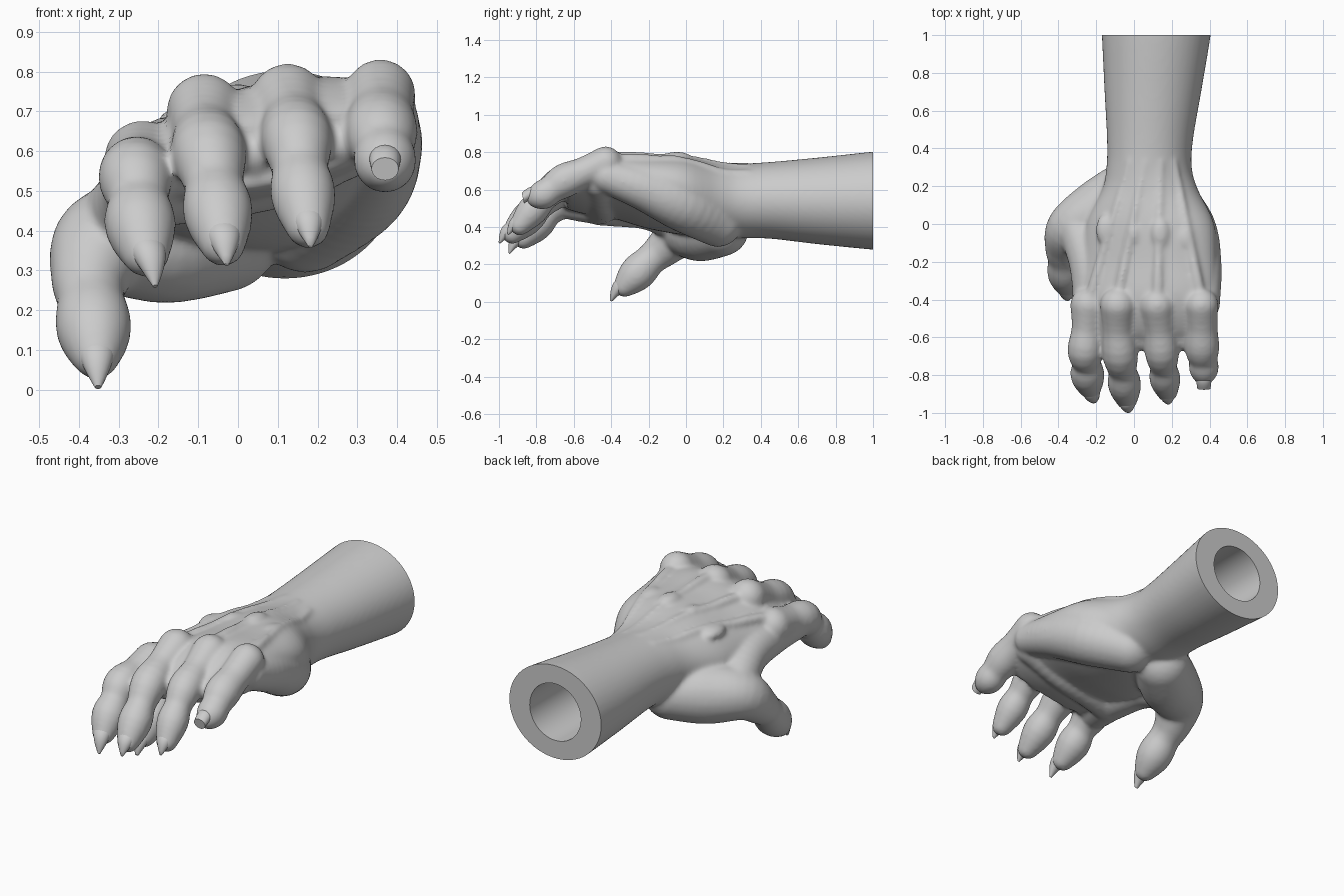
import bpy, bmesh, math
from mathutils import Vector, Matrix
from mathutils.bvhtree import BVHTree

if "Cube" in bpy.data.objects:
    bpy.data.objects.remove(bpy.data.objects["Cube"])

bm = bmesh.new()


def spline(pts, steps):
    """Smooth curve through tuples of any length."""
    p = [pts[0]] + list(pts) + [pts[-1]]
    out = []
    for i in range(1, len(p) - 2):
        for j in range(steps):
            t = j / steps
            out.append(tuple(.5 * (2 * b + (c - a) * t + (2 * a - 5 * b + 4 * c - d) * t * t
                                   + (3 * b - a - 3 * c + d) * t ** 3)
                             for a, b, c, d in zip(*p[i - 1:i + 3])))
    return out + [pts[-1]]


def loft(bm, rings):
    """Skin a list of vertex-position rings and cap both ends."""
    rows = [[bm.verts.new(p) for p in ring] for ring in rings]
    n = len(rows[0])
    for a, b in zip(rows, rows[1:]):
        for i in range(n):
            bm.faces.new((a[i], a[(i + 1) % n], b[(i + 1) % n], b[i]))
    bm.faces.new(rows[0][::-1])
    bm.faces.new(rows[-1])
    bmesh.ops.recalc_face_normals(bm, faces=bm.faces)


def chain(points, steps=6, grow=.002):
    """Run overlapping balls (x, y, z, radius) along a smooth path."""
    for x, y, z, r in spline(points, steps):
        bmesh.ops.create_icosphere(bm, subdivisions=3, radius=r + grow,
                                   matrix=Matrix.Translation((x, y, z)))


def make_object(name, bm):
    mesh = bpy.data.meshes.new(name)
    bm.to_mesh(mesh)
    bm.free()
    ob = bpy.data.objects.new(name, mesh)
    bpy.context.collection.objects.link(ob)
    return ob


def smooth(ob, angle):
    bpy.ops.object.select_all(action='DESELECT')
    ob.select_set(True)
    bpy.context.view_layer.objects.active = ob
    bpy.ops.object.shade_smooth_by_angle(angle=math.radians(angle))


# forearm and palm core: y, centre x, centre z, radius x, radius z, tilt
sections = [
    (1.10, .120, .540, .292, .266, 0), (1.00, .118, .541, .288, .262, 0),
    (0.70, .100, .540, .256, .231, 0), (0.45, .085, .543, .228, .205, 0),
    (0.30, .080, .540, .226, .200, 0), (0.18, .085, .545, .255, .200, 5),
    (0.00, .085, .565, .345, .200, 12), (-.20, .078, .585, .368, .178, 14),
    (-.40, .070, .617, .368, .150, 13), (-.55, .062, .600, .345, .112, 11),
    (-.64, .060, .575, .300, .065, 9)]
rings = []
for y, cx, cz, rx, rz, tilt in spline(sections, 5):
    t, ring = math.radians(tilt), []
    for i in range(48):
        a = math.tau * i / 48
        u, v = rx * math.cos(a), rz * math.sin(a)
        ring.append((cx + u * math.cos(t) - v * math.sin(t), y,
                     cz + u * math.sin(t) + v * math.cos(t)))
    rings.append(ring)
loft(bm, rings)
surface = BVHTree.FromBMesh(bm)


def back_z(x, y):
    return surface.ray_cast(Vector((x, y, 2)), Vector((0, 0, -1)))[0].z


# fingers from knuckle to fingertip pad
fingers = [
    [(-.240, -.43, .580, .096), (-.25, -.56, .560, .080), (-.258, -.67, .535, .093),
     (-.250, -.74, .475, .074), (-.246, -.80, .415, .089), (-.232, -.868, .342, .058)],
    [(-.085, -.43, .700, .094), (-.083, -.56, .645, .082), (-.073, -.69, .595, .093),
     (-.060, -.78, .515, .074), (-.050, -.85, .445, .087), (-.038, -.928, .367, .056)],
    [(.125, -.43, .725, .094), (.138, -.56, .675, .080), (.148, -.68, .628, .089),
     (.156, -.76, .555, .070), (.164, -.82, .490, .081), (.176, -.888, .410, .054)],
    [(.358, -.43, .742, .088), (.360, -.55, .690, .082), (.360, -.65, .648, .091),
     (.366, -.715, .605, .074), (.370, -.760, .575, .078), (.370, -.795, .560, .058)]]
for f in fingers:
    chain(f, 4)
# webs between neighbouring fingers
for f, g in zip(fingers, fingers[1:]):
    mid = [[(a + b) / 2 for a, b in zip(p, q)] for p, q in zip(f, g)]
    chain([(x, y + .02, z - .045, .075) for x, y, z, r in mid[:2]]
          + [(mid[2][0], -.61, mid[2][2] - .02, .060)], 3)

# ball of the thumb and the thumb itself
chain([(-.04, .19, .390, .145), (-.18, .08, .378, .160), (-.33, -.02, .370, .130),
       (-.372, -.12, .285, .098), (-.370, -.19, .225, .084), (-.363, -.26, .155, .094),
       (-.357, -.328, .085, .058)])
# web between thumb and index finger
chain([(-.30, -.01, .410, .110), (-.240, -.20, .490, .105), (-.215, -.42, .515, .108),
       (-.245, -.60, .525, .088)])
# heel of the palm on the little-finger side
chain([(.17, .17, .425, .130), (.290, -.02, .520, .142), (.345, -.22, .605, .118),
       (.365, -.42, .670, .090)])
# row of pads under the knuckles
chain([(-.20, -.46, .505, .095), (-.05, -.44, .520, .092), (.12, -.44, .560, .095),
       (.32, -.46, .645, .090)], 5)

# tendons fanning over the back of the hand
for kx, wx in ((-.24, -.02), (-.09, .06), (.125, .14), (.36, .21)):
    pts = []
    for i in range(7):
        s = i / 6
        x, y = kx + (wx - kx) * s, -.42 + .75 * s
        pts.append((x, y, back_z(x, y) - .002 - .014 * s, .032 - .010 * s))
    chain(pts, 5, 0)
# bony swellings near the wrist
for x, y, r in ((-.15, -.03, .065), (.00, -.05, .05), (.14, -.05, .065), (.27, -.08, .045)):
    m = Matrix.Translation((x, y, back_z(x, y) - .008)) @ Matrix.Diagonal((.8, 1.3, .55, 1))
    bmesh.ops.create_icosphere(bm, subdivisions=3, radius=r, matrix=m)

hand = make_object("clawed_hand", bm)
remesh = hand.modifiers.new("Fuse", 'REMESH')
remesh.mode = 'VOXEL'
remesh.voxel_size = .0105
relax = hand.modifiers.new("Relax", 'SMOOTH')
relax.factor = .5
relax.iterations = 14

# cutters: flat end of the forearm and its round socket
cut = bmesh.new()
bmesh.ops.create_cube(cut, size=1, matrix=Matrix.Translation((.1, 1.5, .5)))
end_cutter = make_object("end_cutter", cut)
cut = bmesh.new()
bmesh.ops.create_cone(cut, cap_ends=True, segments=64, radius1=.16, radius2=.16, depth=.8,
                      matrix=Matrix.Translation((.118, .85, .54)) @ Matrix.Rotation(math.pi / 2, 4, 'X'))
socket_cutter = make_object("socket_cutter", cut)
for c in (end_cutter, socket_cutter):
    mod = hand.modifiers.new(c.name, 'BOOLEAN')
    mod.operation = 'DIFFERENCE'
    mod.solver = 'EXACT'
    mod.object = c
    c.hide_render = True
bpy.context.view_layer.objects.active = hand
hand.select_set(True)
for mod in list(hand.modifiers):
    bpy.ops.object.modifier_apply(modifier=mod.name)
for c in (end_cutter, socket_cutter):
    bpy.data.objects.remove(c)
smooth(hand, 50)


# claws: curved tapering horns set into each fingertip
def claw(name, base, tip, r, end=.12):
    base, tip = Vector(base), Vector(tip)
    axis = (tip - base).normalized()
    side = axis.cross(Vector((0, 0, 1))).normalized()
    up = side.cross(axis)
    rings = []
    for i in range(9):
        s = i / 8
        c = base.lerp(tip, s) + up * (.016 * math.sin(math.pi * s))
        k = r * (end + (1 - end) * (1 - s ** 1.8))
        rings.append([c + side * k * math.cos(a) + up * k * .85 * math.sin(a)
                      for a in (math.tau * j / 20 for j in range(20))])
    b = bmesh.new()
    loft(b, rings)
    smooth(make_object(name, b), 50)


claw("index_claw", (-.236, -.860, .368), (-.208, -.945, .260), .050)
claw("middle_claw", (-.042, -.908, .404), (-.028, -.998, .315), .050)
claw("ring_claw", (.171, -.866, .444), (.183, -.953, .360), .047)
claw("little_claw", (.370, -.77, .575), (.370, -.872, .555), .043, .8)
claw("thumb_claw", (-.358, -.308, .114), (-.352, -.402, .006), .052, .16)
